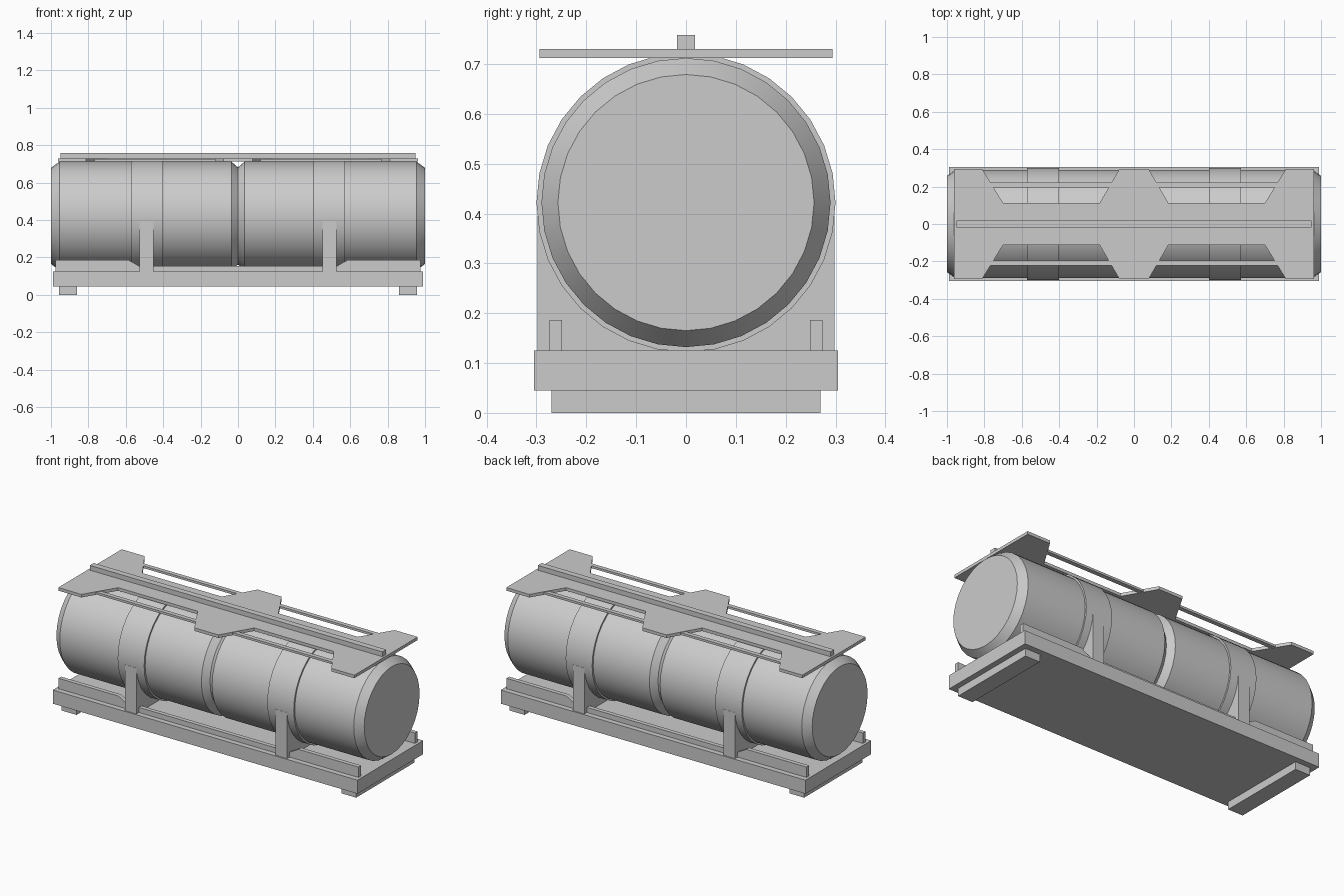
import bpy, bmesh, math

if "Cube" in bpy.data.objects:
    bpy.data.objects.remove(bpy.data.objects["Cube"])

AXIS_Z = 0.422   # height of the tank centre line
SIDES = 32


def finish(name, bm, smooth=False):
    bmesh.ops.recalc_face_normals(bm, faces=bm.faces[:])
    me = bpy.data.meshes.new(name)
    bm.to_mesh(me)
    bm.free()
    ob = bpy.data.objects.new(name, me)
    bpy.context.collection.objects.link(ob)
    if smooth:
        bpy.ops.object.select_all(action='DESELECT')
        ob.select_set(True)
        bpy.context.view_layer.objects.active = ob
        bpy.ops.object.shade_smooth_by_angle(angle=math.radians(30))
    return ob


def prism(name, pts, axis, a, b):
    """Extrude a 2D outline from a to b along the given axis."""
    put = {'x': lambda p, t: (t, p[0], p[1]),
           'y': lambda p, t: (p[0], t, p[1]),
           'z': lambda p, t: (p[0], p[1], t)}[axis]
    bm = bmesh.new()
    lo = [bm.verts.new(put(p, a)) for p in pts]
    hi = [bm.verts.new(put(p, b)) for p in pts]
    bm.faces.new(lo)
    bm.faces.new(hi)
    for i in range(len(pts)):
        j = (i + 1) % len(pts)
        bm.faces.new((lo[i], lo[j], hi[j], hi[i]))
    return finish(name, bm)


def box(name, x0, x1, y0, y1, z0, z1):
    return prism(name, [(x0, y0), (x1, y0), (x1, y1), (x0, y1)], 'z', z0, z1)


def lathe(name, profile):
    """Revolve (x, radius) points around the tank axis, with end caps."""
    bm = bmesh.new()
    rings = []
    for x, r in profile:
        angles = [2 * math.pi * i / SIDES for i in range(SIDES)]
        rings.append([bm.verts.new((x, r * math.sin(t), AXIS_Z + r * math.cos(t)))
                      for t in angles])
    for r0, r1 in zip(rings, rings[1:]):
        for i in range(SIDES):
            j = (i + 1) % SIDES
            bm.faces.new((r0[i], r0[j], r1[j], r1[i]))
    bm.faces.new(rings[0])
    bm.faces.new(rings[-1])
    return finish(name, bm, smooth=True)


# Tank: two chamfered drums meeting in a groove
half = [(0.035, 0.29), (0.955, 0.29), (1.0, 0.257)]
lathe("tank", [(-x, r) for x, r in reversed(half)] + [(0, 0.26)] + half)

# Base slab
box("base", -0.99, 0.99, -0.305, 0.305, 0.045, 0.125)

# Saddle outline, hugging the underside of the band
arc = []
for i in range(17):
    t = math.radians(-5 - 170 * i / 16)
    arc.append((0.294 * math.cos(t), AXIS_Z + 0.294 * math.sin(t)))
arc = [(y, max(z, 0.13)) for y, z in arc]
saddle = [(-0.298, 0.12), (0.298, 0.12), (0.298, 0.395)] + arc + [(-0.298, 0.395)]

for s, side in ((-1, "left"), (1, "right")):
    # Tank bands, saddles and feet
    lathe(side + "_band", [(s * 0.40, 0.30), (s * 0.572, 0.30)])
    prism(side + "_saddle", saddle, 'x', s * 0.452, s * 0.527)
    box(side + "_foot", s * 0.86, s * 0.957, -0.27, 0.27, 0, 0.046)

# Side rails, lower between the saddles
rail = [(-0.975, 0.12), (0.975, 0.12), (0.975, 0.186), (0.585, 0.186),
        (0.53, 0.155), (-0.53, 0.155), (-0.585, 0.186), (-0.975, 0.186)]
for s, side in ((-1, "front"), (1, "back")):
    prism(side + "_rail", rail, 'y', s * 0.249, s * 0.274)
    # Grab bars across the plate notches
    for m, end in ((-1, "left"), (1, "right")):
        box(f"{side}_{end}_grab_bar", m * 0.12, m * 0.775,
            s * 0.195, s * 0.221, 0.714, 0.727)

# Walkway plate with four trapezoid notches
quarter = [(0.078, 0.294), (0.184, 0.112), (0.70, 0.112), (0.812, 0.294), (0.962, 0.294)]
back = [(-x, y) for x, y in reversed(quarter)] + quarter
prism("walkway_plate", back + [(x, -y) for x, y in reversed(back)], 'z', 0.712, 0.73)

# Ridge along the plate
box("ridge", -0.95, 0.95, -0.018, 0.018, 0.729, 0.758)
